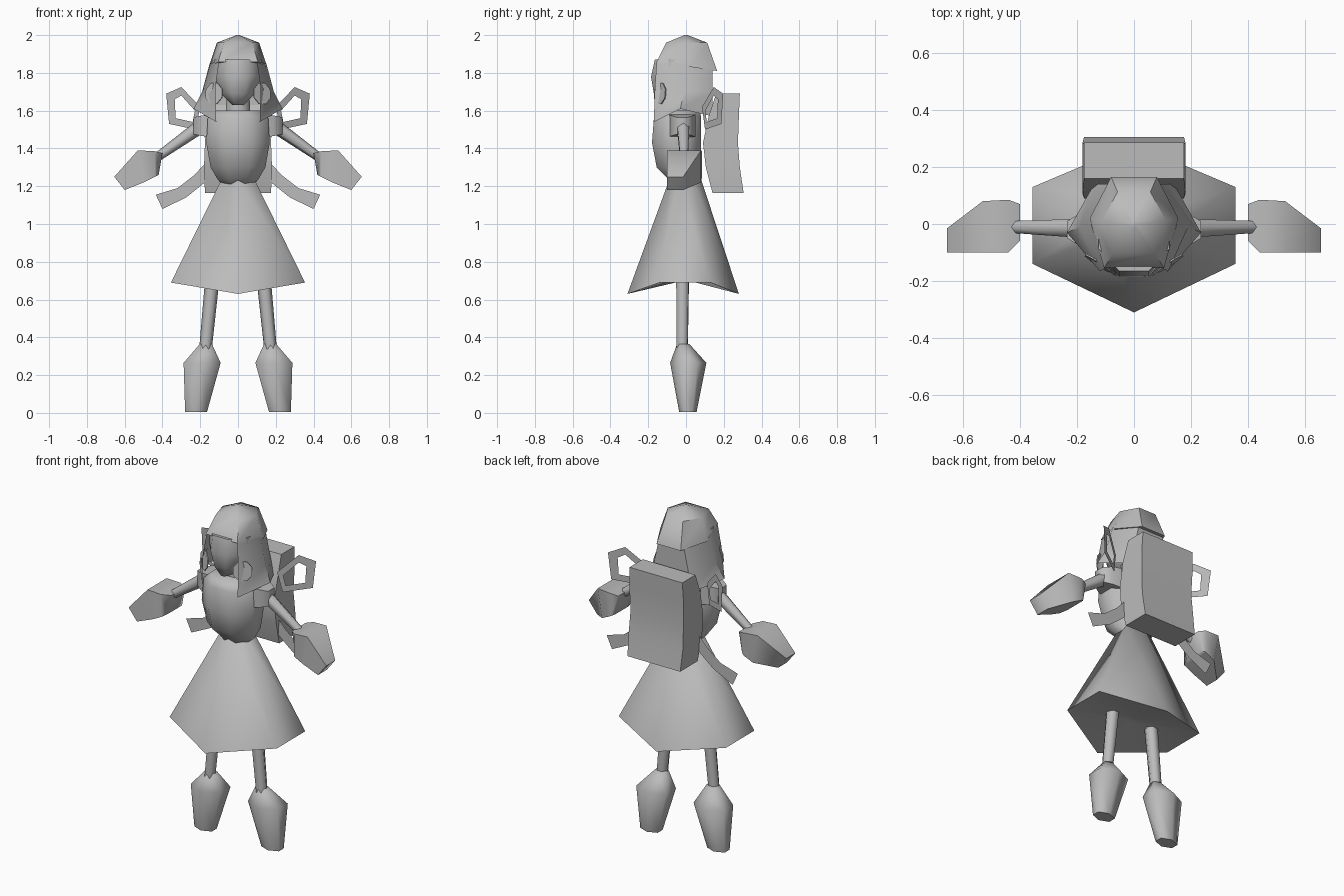
import bpy
import math
from mathutils import Vector

cube = bpy.data.objects.get("Cube")
if cube:
    bpy.data.objects.remove(cube, do_unlink=True)

grey = bpy.data.materials.new("plain_grey")
grey.use_nodes = True
grey.diffuse_color = (0.5, 0.5, 0.5, 1)
grey.node_tree.nodes["Principled BSDF"].inputs["Base Color"].default_value = (0.5, 0.5, 0.5, 1)


def build(name, verts, faces, angle=70):
    mesh = bpy.data.meshes.new(name)
    mesh.from_pydata([tuple(v) for v in verts], [], faces)
    mesh.materials.append(grey)
    obj = bpy.data.objects.new(name, mesh)
    bpy.context.collection.objects.link(obj)
    bpy.ops.object.select_all(action='DESELECT')
    obj.select_set(True)
    bpy.context.view_layer.objects.active = obj
    # consistent outward normals
    bpy.ops.object.mode_set(mode='EDIT')
    bpy.ops.mesh.select_all(action='SELECT')
    bpy.ops.mesh.normals_make_consistent(inside=False)
    bpy.ops.object.mode_set(mode='OBJECT')
    bpy.ops.object.shade_smooth_by_angle(angle=math.radians(angle))
    return obj


def loft(name, rings, closed=True, caps=True, angle=70):
    n = len(rings[0])
    verts = [p for ring in rings for p in ring]
    faces = []
    for r in range(len(rings) - 1):
        for i in range(n if closed else n - 1):
            j = (i + 1) % n
            faces.append((r * n + i, r * n + j, r * n + n + j, r * n + n + i))
    if caps:
        faces += [tuple(range(n)), tuple(range(len(verts) - n, len(verts)))]
    return build(name, verts, faces, angle)


def oval(cx, cy, z, rx, ry, n=8, turn=0.5):
    steps = [2 * math.pi * (i + turn) / n for i in range(n)]
    k = 1 / math.cos(math.pi / n) if turn else 1
    return [(cx + k * rx * math.cos(a), cy + k * ry * math.sin(a), z) for a in steps]


def tube(name, start, end, r1, r2, n=6):
    a, b = Vector(start), Vector(end)
    rot = (b - a).to_track_quat('Z', 'Y')
    rings = [[c + rot @ Vector(p) for p in oval(0, 0, 0, r, r, n)]
             for c, r in ((a, r1), (b, r2))]
    return loft(name, rings)


def rect(x0, x1, y0, y1, z):
    return [(x0, y0, z), (x1, y0, z), (x1, y1, z), (x0, y1, z)]


# Cap: six-sided dome with a brim dipping at the back
hexagon = ((.155, .02), (.08, .165), (-.08, .165), (-.155, .02), (-.105, -.155), (.105, -.155))
brim = [(x, y, 1.835 - .15 * y) for x, y in hexagon]
crown = [(x * .72, y * .68, 1.96) for x, y in hexagon]
tip = [(x * .05, y * .05, 2.0) for x, y in hexagon]
loft("cap", [brim, crown, tip], angle=50)

# Face and neck
loft("face", [oval(0, -.03, 1.87, .125, .135), oval(0, -.03, 1.78, .125, .155),
              oval(0, -.04, 1.69, .09, .13), oval(0, -.06, 1.63, .03, .085)])
loft("neck", [oval(0, -.01, 1.72, .06, .06), oval(0, -.01, 1.56, .065, .065)])

# Hair: open curtain flaring to the shoulders
hair_top = [(-.10, -.155, 1.86), (-.15, .0, 1.85), (-.08, .14, 1.84),
            (.08, .14, 1.84), (.15, .0, 1.85), (.10, -.155, 1.86)]
hair_mid = [(-.12, -.165, 1.72), (-.19, -.01, 1.70), (-.11, .14, 1.70),
            (.11, .14, 1.70), (.19, -.01, 1.70), (.12, -.165, 1.72)]
hair_low = [(-.115, -.17, 1.54), (-.235, -.03, 1.61), (-.14, .14, 1.57),
            (.14, .14, 1.57), (.235, -.03, 1.61), (.115, -.17, 1.54)]
loft("hair", [hair_top, hair_mid, hair_low], closed=False, caps=False, angle=50)

# Torso
loft("torso", [oval(0, -.04, 1.60, .12, .115), oval(0, -.045, 1.56, .16, .125),
               oval(0, -.05, 1.43, .168, .13), oval(0, -.04, 1.30, .145, .115),
               oval(0, -.02, 1.24, .11, .075), oval(0, 0, 1.20, .08, .07)])

# Skirt: six-sided cone with a raised underside
hem = [(.355, -.14, .69), (.355, .13, .69), (0, .28, .63),
       (-.355, .13, .69), (-.355, -.14, .69), (0, -.31, .63)]
waist = [(x * .24, y * .28, 1.24) for x, y, z in hem]
under = [(x * .1, y * .1, .70) for x, y, z in hem]
loft("skirt", [waist, hem, under], angle=75)

# Backpack: bent box with a pinched middle
loft("backpack", [rect(-.175, .175, .14, .305, 1.165), rect(-.18, .18, .105, .285, 1.30),
                  rect(-.175, .175, .09, .275, 1.43), rect(-.18, .18, .12, .28, 1.57),
                  rect(-.175, .175, .16, .285, 1.69)], angle=60)

for s, side in ((1, "left"), (-1, "right")):
    # Cheek disc
    normal = Vector((s * .55, -.83, .1)).to_track_quat('Z', 'Y')
    centre = Vector((s * .125, -.135, 1.69))
    disc = [[centre + normal @ Vector(p) for p in oval(0, 0, h, .052, .055)] for h in (0, .006)]
    loft(side + "_cheek_disc", disc, angle=30)

    # Sleeve collar and arm
    cuff = [[(s * x, y, z) for y, z in ((-.02 - w, 1.52 - h), (-.02 + w, 1.52 - h),
                                        (-.02 + w, 1.52 + h), (-.02 - w, 1.52 + h))]
            for x, w, h in ((.13, .07, .06), (.185, .06, .055), (.235, .03, .045))]
    loft(side + "_sleeve", cuff)
    tube(side + "_arm", (s * .20, -.015, 1.515), (s * .44, -.01, 1.345), .032, .02)

    # Mitten: narrow wrist, wide palm, blunt end
    sections = (((.40, 1.375), (.42, 1.26), -.06, .07), ((.44, 1.385), (.44, 1.25), -.10, .085),
                ((.53, 1.39), (.50, 1.22), -.10, .08), ((.655, 1.25), (.60, 1.18), -.10, -.015))
    mitt = [[(s * t[0], y0, t[1]), (s * t[0], y1, t[1]), (s * b[0], y1, b[1]), (s * b[0], y0, b[1])]
            for t, b, y0, y1 in sections]
    loft(side + "_hand", mitt, angle=65)

    # Leg and boot
    tube(side + "_leg", (s * .135, -.018, .72), (s * .172, -.02, .34), .033, .029)
    loft(side + "_boot", [oval(s * .17, -.015, .365, .032, .028, 6),
                          oval(s * .19, .012, .265, .098, .083, 6),
                          oval(s * .222, .01, .005, .058, .04, 6)])

    # Bow loop: flat ring swept backwards
    outer = ((.20, 1.62), (.30, 1.725), (.38, 1.69), (.365, 1.53), (.225, 1.50))
    inner = ((.228, 1.60), (.30, 1.68), (.335, 1.66), (.33, 1.56), (.24, 1.54))
    ring = [[(s * x, .085 + .62 * (x - .2), z) for x, z in loop] for loop in (outer, inner)]
    loft(side + "_bow_loop", ring, caps=False)

    # Ribbon tail
    upper = ((.13, 1.37), (.23, 1.26), (.32, 1.19), (.435, 1.155))
    lower = ((.12, 1.27), (.175, 1.22), (.275, 1.14), (.40, 1.08))
    tail = [[(s * x, .13, z) for x, z in edge] for edge in (upper, lower)]
    loft(side + "_ribbon_tail", tail, closed=False, caps=False)
